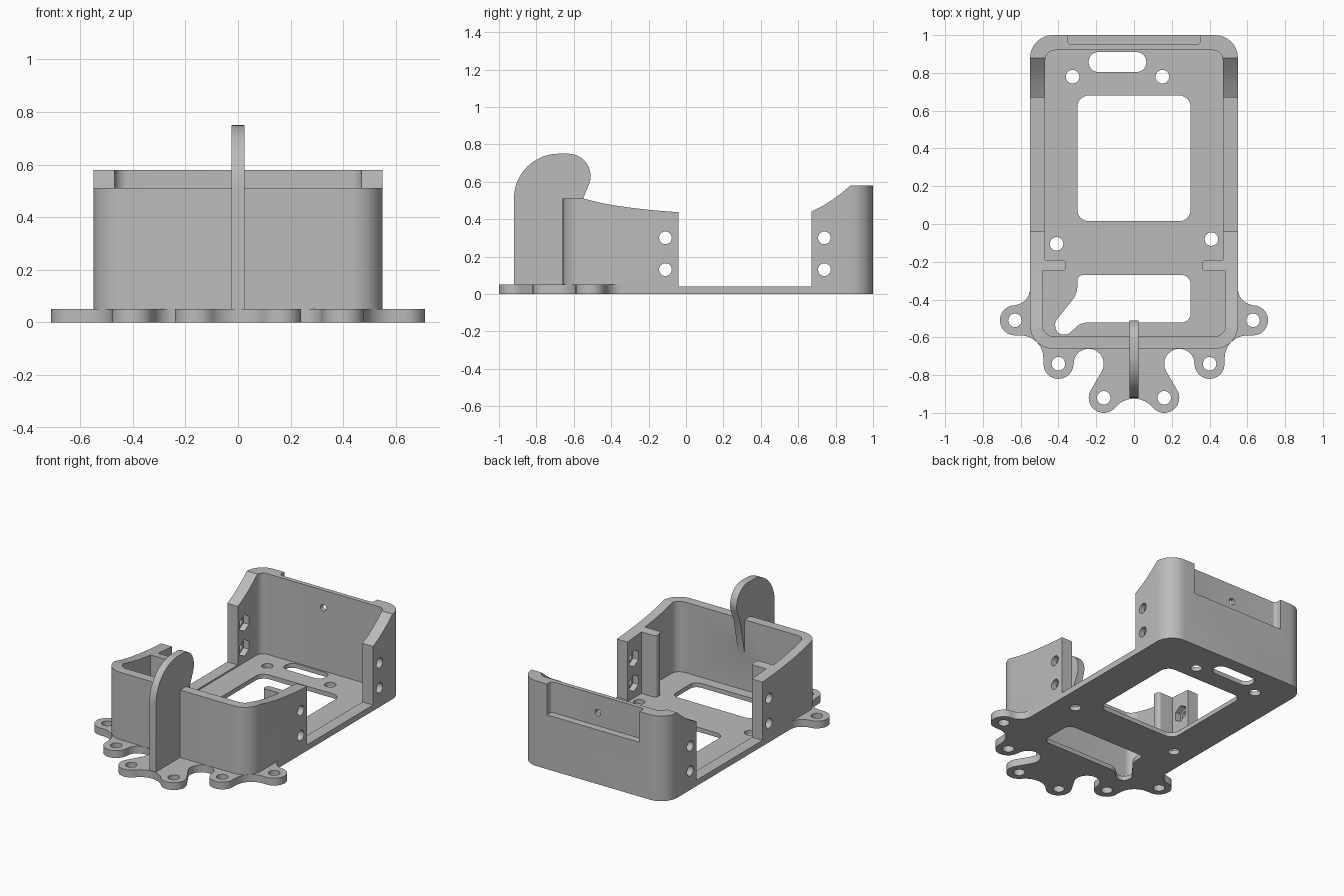
import bpy, bmesh
from math import sin, cos, tan, pi, radians
from mathutils import Vector

default = bpy.data.objects.get("Cube")
if default:
    bpy.data.objects.remove(default, do_unlink=True)

grey = bpy.data.materials.new("plain grey")
grey.use_nodes = True
GREY = (0.5, 0.5, 0.5, 1)
grey.diffuse_color = GREY
grey.node_tree.nodes["Principled BSDF"].inputs["Base Color"].default_value = GREY


def arc(cx, cy, r, a0, a1, n=12):
    """Points along an arc, angles in degrees."""
    steps = [radians(a0 + (a1 - a0) * i / n) for i in range(n + 1)]
    return [(cx + r * cos(a), cy + r * sin(a)) for a in steps]


def circle(cx, cy, r, n=24):
    return arc(cx, cy, r, 90, 450, n)[:-1]


def rounded(corners, n=8):
    """Polygon from (x, y, radius) corners."""
    out = []
    for i, (x, y, r) in enumerate(corners):
        p = Vector((x, y))
        if r == 0:
            out.append((x, y))
            continue
        u = (Vector(corners[i - 1][:2]) - p).normalized()
        v = (Vector(corners[(i + 1) % len(corners)][:2]) - p).normalized()
        ang = u.angle(v)
        d, phi = r / tan(ang / 2), pi - ang
        c = p + (u + v).normalized() * (r / sin(ang / 2))
        s, e = p + u * d - c, p + v * d - c
        for k in range(n + 1):
            t = k / n
            out.append(tuple(c + (s * sin((1 - t) * phi) + e * sin(t * phi)) / sin(phi)))
    return out


def box(x0, x1, y0, y1, r=0):
    return rounded([(x0, y0, r), (x1, y0, r), (x1, y1, r), (x0, y1, r)])


def mirrored(half):
    """Close a right-hand half outline with its mirror image."""
    return half + [(-p[0], *p[1:]) for p in reversed(half)]


def prism(name, outline, lo, hi, axis="z"):
    """Extrude an outline along an axis."""
    place = {"x": lambda a, b, t: (t, a, b),
             "y": lambda a, b, t: (a, t, b),
             "z": lambda a, b, t: (a, b, t)}[axis]
    bm = bmesh.new()
    ends = [[bm.verts.new(place(a, b, t)) for a, b in outline] for t in (lo, hi)]
    for ring in ends:
        bm.faces.new(ring)
    for i in range(len(outline)):
        bm.faces.new((ends[0][i - 1], ends[0][i], ends[1][i], ends[1][i - 1]))
    bmesh.ops.recalc_face_normals(bm, faces=bm.faces)
    mesh = bpy.data.meshes.new(name)
    bm.to_mesh(mesh)
    bm.free()
    mesh.materials.append(grey)
    obj = bpy.data.objects.new(name, mesh)
    bpy.context.collection.objects.link(obj)
    return obj


def combine(target, tool, operation="DIFFERENCE"):
    """Apply a boolean and discard the tool."""
    mod = target.modifiers.new("combine", "BOOLEAN")
    mod.operation, mod.object, mod.solver = operation, tool, "EXACT"
    bpy.context.view_layer.update()
    evaluated = target.evaluated_get(bpy.context.evaluated_depsgraph_get())
    mesh = bpy.data.meshes.new_from_object(evaluated)
    target.modifiers.clear()
    target.data = mesh
    bpy.data.objects.remove(tool, do_unlink=True)


def cut(outline, lo, hi, axis="z"):
    combine(frame, prism("cutter", outline, lo, hi, axis))


# Solid block with rounded corners, later hollowed into the tray
frame = prism("mounting_frame", box(-0.55, 0.55, -0.66, 1.0, 0.12), 0, 0.65)

# Scalloped front flange with six screw lugs
flange = [(0.5, -0.34)]
flange += arc(0.64, -0.34, 0.09, 180, 270)
flange += arc(0.63, -0.51, 0.08, 90, -90)
flange += arc(0.60, -0.71, 0.12, 90, 180)
flange += arc(0.40, -0.74, 0.08, 0, -180)[1:]
flange += arc(0.24, -0.74, 0.08, 0, 210)[1:]
flange += arc(0.16, -0.92, 0.08, 30, -140)
flange += arc(0, -1.054, 0.129, 40, 88)[1:]
combine(frame, prism("flange", mirrored(flange), 0, 0.05), "UNION")

# Hollow interior, leaving inward posts on the side walls
inside = [(0.485, -0.595, 0.06), (0.485, -0.25, 0), (0.36, -0.25, 0.02),
          (0.36, -0.19, 0.02), (0.47, -0.19, 0), (0.47, 0.92, 0.05)]
cut(rounded(mirrored(inside)), 0.03, 0.8)

# Open gap in the side walls
cut(box(-0.7, 0.7, -0.04, 0.67), 0.04, 0.8)

# Sloping tops of the walls
top = [(-0.8, 0.51), (-0.55, 0.51), (-0.47, 0.49), (-0.38, 0.473), (-0.28, 0.459),
       (-0.17, 0.447), (-0.04, 0.437), (0.67, 0.44), (0.73, 0.47), (0.78, 0.502),
       (0.83, 0.538), (0.88, 0.58), (1.1, 0.58), (1.1, 0.8), (-0.8, 0.8)]
cut(top, -0.7, 0.7, "x")

# Rear recess and its screw hole
cut(rounded([(-0.35, 1.1, 0), (-0.35, 0.95, 0.02), (0.35, 0.95, 0.02), (0.35, 1.1, 0)]),
    0.37, 0.8)
cut(circle(0, 0.46, 0.022), 0.85, 1.1, "y")

# Floor openings
cut(box(-0.30, 0.30, 0.015, 0.68, 0.06), -0.1, 0.1)
cut(box(-0.24, 0.065, 0.805, 0.91, 0.05), -0.1, 0.1)
front_window = [(0.30, -0.27, 0.05), (-0.30, -0.27, 0.03), (-0.30, -0.37, 0.12),
                (-0.42, -0.52, 0.04), (-0.41, -0.585, 0.04), (-0.35, -0.585, 0.04),
                (-0.28, -0.522, 0.08), (0.30, -0.522, 0.05)]
cut(rounded(front_window), -0.1, 0.1)

# Screw holes in floor and lugs
floor_holes = [(-0.325, 0.78), (0.15, 0.78), (-0.41, -0.105), (0.41, -0.08)]
lug_holes = [(s * x, y) for s in (-1, 1)
             for x, y in ((0.63, -0.51), (0.40, -0.74), (0.16, -0.92))]
for x, y in floor_holes + lug_holes:
    cut(circle(x, y, 0.036), -0.1, 0.1)

# Side screw holes with hexagonal nut pockets on the inner face
for y in (-0.11, 0.74):
    for z in (0.13, 0.30):
        cut(circle(y, z, 0.034), -0.7, 0.7, "x")
        cut(circle(y, z, 0.056, 6), -0.51, 0.51, "x")

# Upright fin at the front, tapering into the inside of the front wall
fin = [(-0.92, 0.0)] + arc(-0.68, 0.51, 0.24, 180, 90)
fin += arc(-0.63, 0.63, 0.12, 90, -20)
fin += [(-0.55, 0.51), (-0.58, 0.36), (-0.60, 0.25), (-0.63, 0.22), (-0.63, 0.0)]
combine(frame, prism("fin", fin, -0.025, 0.025, "x"), "UNION")

# Smooth the curves, keep the edges sharp
bpy.ops.object.select_all(action="DESELECT")
frame.select_set(True)
bpy.context.view_layer.objects.active = frame
bpy.ops.object.shade_smooth_by_angle(angle=radians(30))
